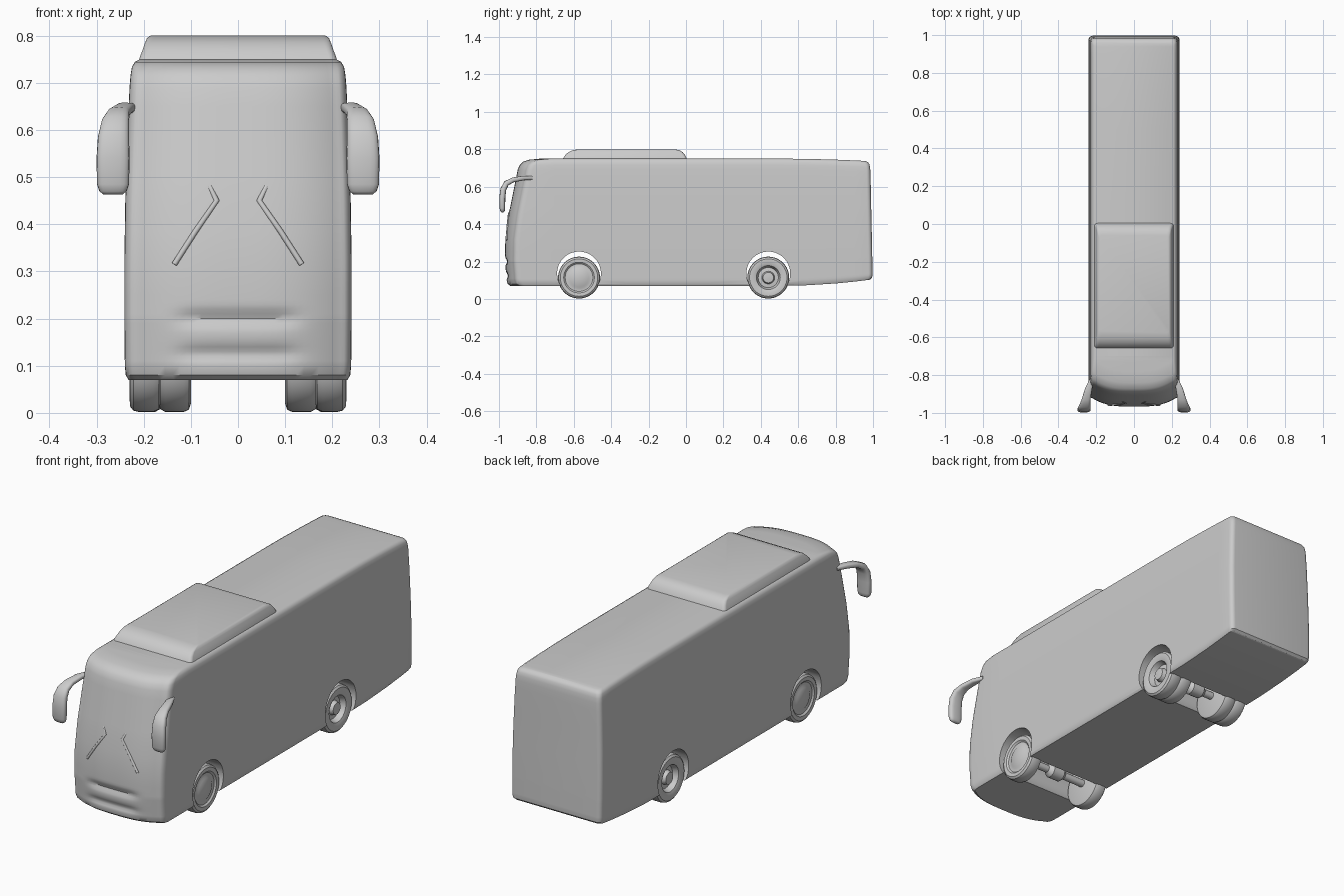
import bpy, bmesh
from math import sin, cos, pi, exp
from mathutils import Vector

if "Cube" in bpy.data.objects:
    bpy.data.objects.remove(bpy.data.objects["Cube"])


def make(name, verts, faces, angle=0.6):
    me = bpy.data.meshes.new(name)
    bm = bmesh.new()
    vs = [bm.verts.new(v) for v in verts]
    for f in faces:
        bm.faces.new([vs[i] for i in f])
    bmesh.ops.remove_doubles(bm, verts=bm.verts, dist=1e-5)
    bmesh.ops.recalc_face_normals(bm, faces=bm.faces)
    bm.to_mesh(me)
    bm.free()
    ob = bpy.data.objects.new(name, me)
    bpy.context.collection.objects.link(ob)
    smooth(ob, angle)
    return ob


def smooth(ob, angle=0.6):
    bpy.ops.object.select_all(action='DESELECT')
    ob.select_set(True)
    bpy.context.view_layer.objects.active = ob
    bpy.ops.object.shade_smooth_by_angle(angle=angle)


def skin(rings):
    """Quads between consecutive closed rings of equal length."""
    n = len(rings[0])
    verts = [p for r in rings for p in r]
    faces = [(a * n + i, a * n + (i + 1) % n, (a + 1) * n + (i + 1) % n, (a + 1) * n + i)
             for a in range(len(rings) - 1) for i in range(n)]
    return verts, faces


def lathe_x(name, profile, y, z, side=1, seg=48):
    """Revolve (radius, x) points around a crosswise axis."""
    rings = [[(side * x, y + r * cos(2 * pi * i / seg), z + r * sin(2 * pi * i / seg))
              for i in range(seg)] for r, x in profile if r > 0]
    v, f = skin(rings)
    f += [tuple(range(seg)), tuple(range(len(v) - seg, len(v)))]
    return make(name, v, f)


# Body shell: plan outlines stacked in z  (z, front y, rear y, half width)
KEYS = [(.07, -.94, .985, .232), (.08, -.953, .995, .238), (.10, -.96, .997, .24),
        (.20, -.968, .996, .241), (.32, -.966, .994, .241), (.45, -.948, .991, .239),
        (.60, -.918, .988, .234), (.69, -.900, .986, .230), (.715, -.89, .984, .228),
        (.733, -.872, .98, .225), (.744, -.84, .973, .219), (.75, -.78, .96, .208)]


def level(z):
    for a, b in zip(KEYS, KEYS[1:]):
        if z <= b[0] + 1e-9:
            t = (z - a[0]) / (b[0] - a[0])
            return [p + (q - p) * t for p, q in zip(a, b)]


def outline(z):
    z, yf, yr, hw = level(z)
    r, half = .022, []
    for i in range(15):
        x = (hw - r) * i / 14
        fade = 1 / (1 + exp((x - .12) / .012))
        dip = .012 * exp(-((z - .2) / .016) ** 2) + .01 * exp(-((z - .125) / .016) ** 2)
        half.append((x, yf + .045 * (i / 14) ** 3 + dip * fade))
    for i in range(1, 6):
        a = i / 5 * pi / 2
        half.append((hw - r + r * sin(a), yf + .045 + r * 1.6 * (1 - cos(a))))
    half += [(hw, y) for y in (-.7, -.3, .1, .5, .65, .8, .9)]
    for i in range(6):
        a = i / 5 * pi / 2
        half.append((hw - r + r * cos(a), yr - r + r * sin(a)))
    half.append((0, yr))
    ring = half + [(-x, y) for x, y in half[-2:0:-1]]
    out = []
    for x, y in ring:
        k = max(0, (y - .5) / .5) ** 2
        lift = .035 * k * max(0, 1 - (z - .07) / .25) - .015 * k * max(0, (z - .6) / .15)
        out.append((x, y, z + lift))
    return out


zs = sorted({k[0] for k in KEYS} | {round(.11 + .01 * i, 3) for i in range(15)} | {.385, .5, .55, .65})
v, f = skin([outline(z) for z in zs])
n = len(outline(.2))
for base in (0, len(v) - n):
    for k in range(n // 2):
        q = [base + k, base + k + 1, base + (n - k - 1) % n, base + (n - k) % n]
        f.append(tuple(dict.fromkeys(q)))
body = make("body", v, f)

# Wheel arches cut across the full width
AXLES = {"front": -.572, "rear": .44}
for label, y in AXLES.items():
    cutter = lathe_x("arch_cutter", [(.117, -.4), (.117, .4)], y, .136, seg=64)
    cutter.hide_render = True
    mod = body.modifiers.new("arch", 'BOOLEAN')
    mod.object, mod.operation, mod.solver = cutter, 'DIFFERENCE', 'EXACT'
    bpy.context.view_layer.objects.active = body
    bpy.ops.object.modifier_apply(modifier=mod.name)
    bpy.data.objects.remove(cutter)
smooth(body)

# Roof unit with sloping ends and sides
pod = []
for z, y0, y1, hw in [(.735, -.665, .01, .212), (.755, -.655, .002, .208), (.77, -.645, -.006, .202),
                      (.785, -.628, -.018, .197), (.795, -.605, -.035, .193), (.80, -.575, -.06, .185)]:
    r, ring = .015, []
    for cx, cy, a0 in [(hw - r, y1 - r, 0), (r - hw, y1 - r, 1), (r - hw, y0 + r, 2), (hw - r, y0 + r, 3)]:
        ring += [(cx + r * cos((a0 + i / 4) * pi / 2), cy + r * sin((a0 + i / 4) * pi / 2), z)
                 for i in range(5)]
    pod.append(ring)
v, f = skin(pod)
m = len(pod[0])
make("roof_unit", v, f + [tuple(range(m)), tuple(range(len(v) - m, len(v)))])

# Wheels: single dished front, double deep-dish rear
FRONT = [(.004, .228), (.05, .226), (.058, .221), (.074, .221), (.082, .228), (.1, .229),
         (.109, .222), (.112, .21), (.112, .18), (.107, .168), (.095, .164)]
REAR = [(.004, .222), (.028, .22), (.034, .2), (.054, .198), (.064, .224), (.08, .23), (.1, .229),
        (.109, .222), (.112, .21), (.112, .176), (.106, .165), (.112, .154), (.112, .115),
        (.107, .104), (.095, .1)]
for side, tag in ((1, "right"), (-1, "left")):
    lathe_x("front_wheel_" + tag, FRONT, AXLES["front"], .114, side)
    lathe_x("rear_wheel_" + tag, REAR, AXLES["rear"], .114, side)
for label, y in AXLES.items():
    lathe_x(label + "_axle", [(.018, -.19), (.018, -.05), (.035, -.03), (.035, .03), (.018, .05), (.018, .19)],
            y, .114, seg=20)

# Hanging mirrors: (x, y, z, half width, half thickness)
MIRROR = [(.222, -.82, .647, .013, .010), (.24, -.87, .646, .019, .012), (.253, -.925, .636, .023, .013),
          (.26, -.96, .618, .029, .015), (.264, -.977, .585, .033, .016), (.265, -.982, .54, .035, .016),
          (.265, -.982, .485, .034, .015), (.265, -.981, .47, .029, .012), (.265, -.981, .463, .02, .006)]
for side, tag in ((1, "right"), (-1, "left")):
    rings = []
    for i, (x, y, z, w, t) in enumerate(MIRROR):
        a, b = MIRROR[max(i - 1, 0)], MIRROR[min(i + 1, len(MIRROR) - 1)]
        d = Vector((0, b[1] - a[1], b[2] - a[2])).normalized()
        ring = []
        for j in range(20):
            c, s = cos(2 * pi * j / 20), sin(2 * pi * j / 20)
            c, s = (abs(q) ** .7 * (1 if q > 0 else -1) for q in (c, s))
            ring.append((side * (x + w * c), y - d.z * t * s, z + d.y * t * s))
        rings.append(ring)
    v, f = skin(rings)
    make("mirror_" + tag, v, f + [tuple(range(20)), tuple(range(len(v) - 20, len(v)))], 1.0)

    # Wiper ridge on the windscreen
    cu = bpy.data.curves.new("wiper_" + tag, 'CURVE')
    cu.dimensions, cu.bevel_depth, cu.bevel_resolution, cu.use_fill_caps = '3D', .006, 3, True
    sp = cu.splines.new('POLY')
    pts = [(.06, -.936, .48), (.045, -.947, .45), (.09, -.954, .385), (.135, -.958, .315)]
    sp.points.add(len(pts) - 1)
    for p, (x, y, z) in zip(sp.points, pts):
        p.co = (side * x, y, z, 1)
    bpy.context.collection.objects.link(bpy.data.objects.new("wiper_" + tag, cu))
